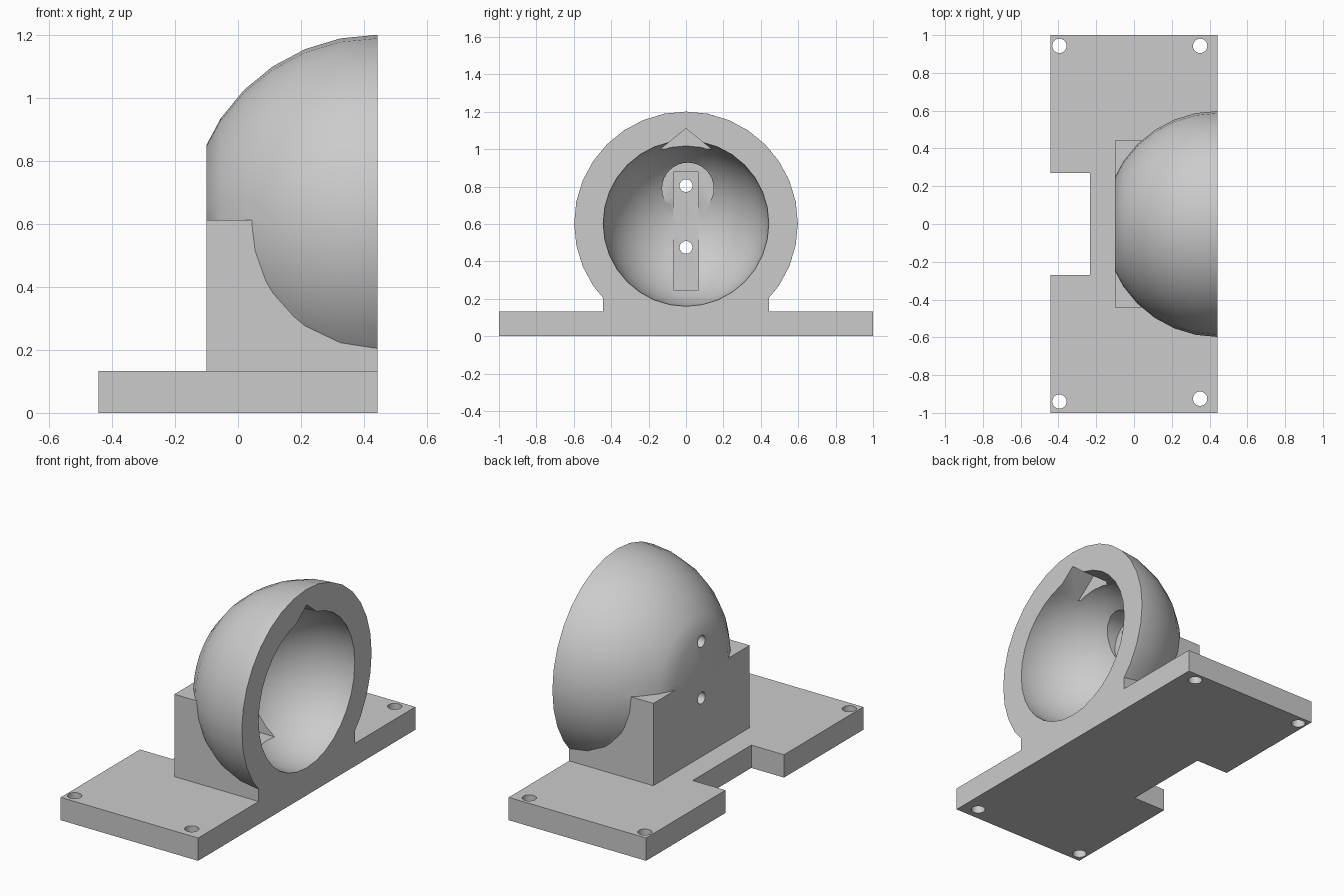
import bpy
import bmesh
from math import pi
from mathutils import Matrix, Vector

cube = bpy.data.objects.get("Cube")
if cube:
    bpy.data.objects.remove(cube, do_unlink=True)

grey = bpy.data.materials.new("light grey")
grey.use_nodes = True
grey.diffuse_color = (0.6, 0.6, 0.6, 1)
grey.node_tree.nodes["Principled BSDF"].inputs["Base Color"].default_value = (0.6, 0.6, 0.6, 1)


def finish(name, bm):
    bmesh.ops.recalc_face_normals(bm, faces=bm.faces)
    mesh = bpy.data.meshes.new(name)
    bm.to_mesh(mesh)
    bm.free()
    mesh.materials.append(grey)
    ob = bpy.data.objects.new(name, mesh)
    bpy.context.collection.objects.link(ob)
    return ob


def prism(name, points, offset):
    """Extrude a closed outline of 3D points along offset."""
    bm = bmesh.new()
    face = bm.faces.new([bm.verts.new(p) for p in points])
    result = bmesh.ops.extrude_face_region(bm, geom=[face], use_keep_orig=True)
    moved = [v for v in result["geom"] if isinstance(v, bmesh.types.BMVert)]
    bmesh.ops.translate(bm, verts=moved, vec=Vector(offset))
    return finish(name, bm)


def box(name, lo, hi):
    (a, b, c), (d, e, f) = lo, hi
    return prism(name, [(a, b, c), (d, b, c), (d, e, c), (a, e, c)], (0, 0, f - c))


def cylinder(name, centre, radius, depth, along_x=False):
    bm = bmesh.new()
    turn = Matrix.Rotation(pi / 2, 4, "Y") if along_x else Matrix()
    bmesh.ops.create_cone(bm, cap_ends=True, segments=32, radius1=radius, radius2=radius,
                          depth=depth, matrix=Matrix.Translation(centre) @ turn)
    return finish(name, bm)


def ball(name, radius):
    bm = bmesh.new()
    place = Matrix.Translation((0.442, 0, 0.603)) @ Matrix.Rotation(pi / 2, 4, "Y")
    bmesh.ops.create_uvsphere(bm, u_segments=32, v_segments=16, radius=radius, matrix=place)
    return finish(name, bm)


def combine(target, tool, operation="DIFFERENCE"):
    mod = target.modifiers.new(operation.lower(), "BOOLEAN")
    mod.object, mod.operation, mod.solver = tool, operation, "EXACT"
    bpy.context.view_layer.objects.active = target
    bpy.ops.object.modifier_apply(modifier=mod.name)
    bpy.data.objects.remove(tool, do_unlink=True)


def smooth(ob):
    bpy.ops.object.select_all(action="DESELECT")
    ob.select_set(True)
    bpy.context.view_layer.objects.active = ob
    bpy.ops.object.shade_smooth_by_angle(angle=pi / 6)


# Base plate with a notch in its rear edge and four screw holes
outline = [(0.443, -1), (0.443, 1), (-0.443, 1), (-0.443, 0.27),
           (-0.232, 0.27), (-0.232, -0.27), (-0.443, -0.27), (-0.443, -1)]
plate = prism("base_plate", [(x, y, 0) for x, y in outline], (0, 0, 0.133))
for x, y in [(-0.395, 0.943), (-0.395, -0.94), (0.35, 0.943), (0.35, -0.925)]:
    combine(plate, cylinder("plate_hole", (x, y, 0.07), 0.038, 0.4))
smooth(plate)

# Domed housing merged with its support block, trimmed flat front, back and below
housing = ball("domed_housing", 0.598)
combine(housing, box("support_block", (-0.2, -0.443, 0.05), (0.5, 0.443, 0.613)), "UNION")
combine(housing, box("trim", (-0.1, -0.8, 0.133), (0.443, 0.8, 1.5)), "INTERSECT")

# Round cavity, alignment notch, and the recesses at its back
combine(housing, ball("cavity", 0.443))
arrow = [(0.29, 0, 1.11), (0.29, -0.137, 1.0), (0.29, 0.137, 1.0)]
combine(housing, prism("alignment_notch", arrow, (0.3, 0, 0)))
combine(housing, box("slot", (0.006, -0.067, 0.247), (0.4, 0.067, 0.878)))
combine(housing, cylinder("round_recess", (0.18, 0.01, 0.79), 0.138, 0.3, True))

# Two screw holes through the back wall
for z in (0.475, 0.805):
    combine(housing, cylinder("wall_hole", (0, 0, z), 0.034, 0.5, True))
smooth(housing)
